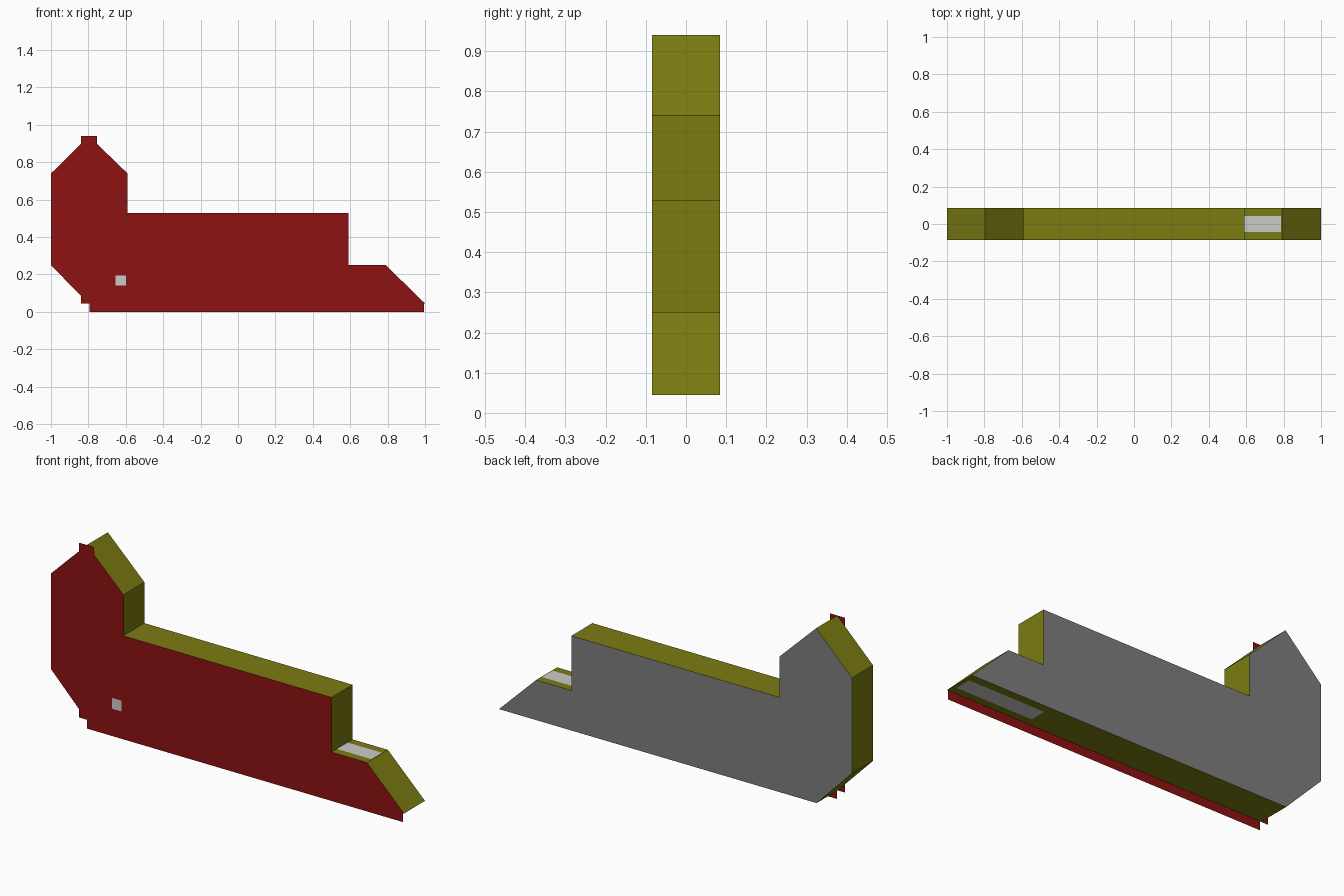
import bpy, bmesh

if "Cube" in bpy.data.objects:
    bpy.data.objects.remove(bpy.data.objects["Cube"])

HALF = 0.085   # half thickness of the slab


def material(name, rgb):
    m = bpy.data.materials.new(name)
    m.diffuse_color = (*rgb, 1)
    m.use_nodes = True
    m.node_tree.nodes["Principled BSDF"].inputs["Base Color"].default_value = m.diffuse_color
    return m


red = material("red", (0.27, 0.006, 0.006))
olive = material("olive", (0.2, 0.2, 0.006))
grey = material("mid_grey", (0.21, 0.21, 0.21))


def add_object(name, bm, mats):
    me = bpy.data.meshes.new(name)
    bm.to_mesh(me)
    bm.free()
    for m in mats:
        me.materials.append(m)
    ob = bpy.data.objects.new(name, me)
    bpy.context.collection.objects.link(ob)
    return ob


def panel(name, corners, mat=None):
    bm = bmesh.new()
    bm.faces.new([bm.verts.new(c) for c in corners])
    add_object(name, bm, [mat] if mat else [])


def front_panel(name, x0, x1, z0, z1, mat=None):
    y = -HALF - 0.0005
    panel(name, [(x0, y, z0), (x1, y, z0), (x1, y, z1), (x0, y, z1)], mat)


def flat_panel(name, x0, x1, y, z, up):
    c = [(x0, -y, z), (x1, -y, z), (x1, y, z), (x0, y, z)]
    panel(name, c if up else c[::-1])


# Main slab: extruded stepped profile, red front, olive rim, grey back
profile = [(-0.8, 0.045), (1, 0.045), (0.79, 0.25), (0.59, 0.25), (0.59, 0.53),
           (-0.59, 0.53), (-0.59, 0.74), (-0.797, 0.94), (-1, 0.74), (-1, 0.25)]
bm = bmesh.new()
face = bm.faces.new([bm.verts.new((x, -HALF, z)) for x, z in profile])
ext = bmesh.ops.extrude_face_region(bm, geom=[face], use_keep_orig=True)
bmesh.ops.translate(bm, vec=(0, 2 * HALF, 0),
                    verts=[v for v in ext["geom"] if isinstance(v, bmesh.types.BMVert)])
bmesh.ops.recalc_face_normals(bm, faces=bm.faces)
for f in bm.faces:
    f.material_index = 0 if f.normal.y < -0.5 else 2 if f.normal.y > 0.5 else 1
add_object("slab_body", bm, [red, olive, grey])

# Thin red sheets on the front that overhang the outline
front_panel("bottom_strip", -0.795, 0.995, 0, 0.05, red)
front_panel("top_tab", -0.84, -0.755, 0.895, 0.94, red)
front_panel("bottom_tab", -0.84, -0.795, 0.045, 0.09, red)

# Pale patches on the front, step and underside
front_panel("front_square", -0.655, -0.6, 0.14, 0.195)
flat_panel("step_patch", 0.59, 0.785, 0.043, 0.2503, True)
flat_panel("underside_patch", 0.55, 0.98, 0.043, 0.0447, False)
